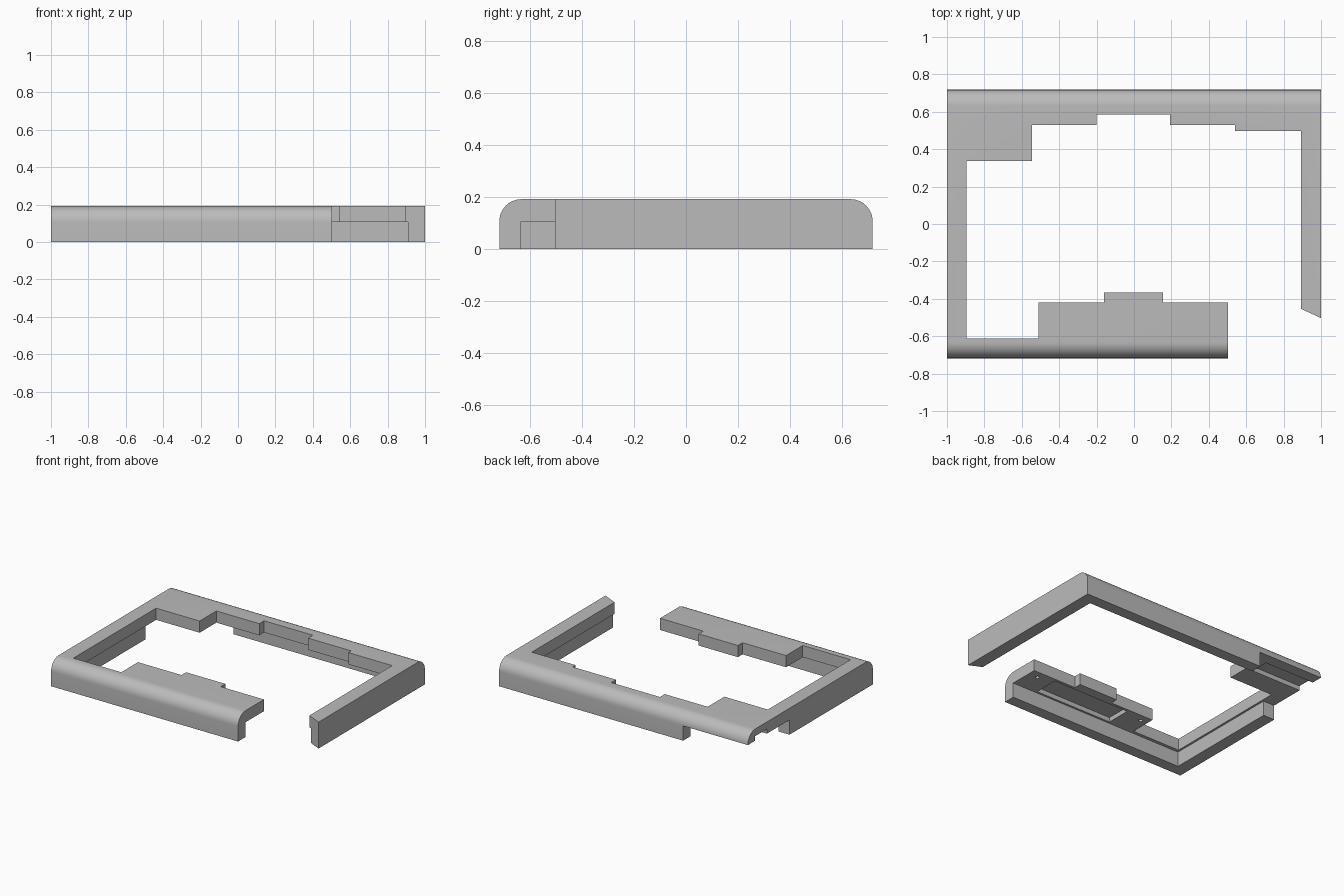
import bpy, bmesh, math
from mathutils import Vector

cube = bpy.data.objects.get("Cube")
if cube:
    bpy.data.objects.remove(cube, do_unlink=True)

grey = bpy.data.materials.new("light_grey")
grey.use_nodes = True
colour = (0.5, 0.5, 0.5, 1)
grey.diffuse_color = colour
grey.node_tree.nodes["Principled BSDF"].inputs["Base Color"].default_value = colour


def prism(name, points, direction):
    """Extrude a closed 3D outline along a direction."""
    bm = bmesh.new()
    face = bm.faces.new([bm.verts.new(p) for p in points])
    ext = bmesh.ops.extrude_face_region(bm, geom=[face])
    moved = [v for v in ext["geom"] if isinstance(v, bmesh.types.BMVert)]
    bmesh.ops.translate(bm, verts=moved, vec=Vector(direction))
    bmesh.ops.recalc_face_normals(bm, faces=bm.faces)
    mesh = bpy.data.meshes.new(name)
    bm.to_mesh(mesh)
    bm.free()
    mesh.materials.append(grey)
    obj = bpy.data.objects.new(name, mesh)
    bpy.context.collection.objects.link(obj)
    return obj


def box(name, x0, x1, y0, y1, top):
    corners = [(x0, y0, -0.1), (x1, y0, -0.1), (x1, y1, -0.1), (x0, y1, -0.1)]
    return prism(name, corners, (0, 0, top + 0.1))


def combine(target, tool, operation):
    mod = target.modifiers.new(tool.name, "BOOLEAN")
    mod.object, mod.operation, mod.solver = tool, operation, "EXACT"
    bpy.context.view_layer.objects.active = target
    bpy.ops.object.modifier_apply(modifier=mod.name)
    bpy.data.objects.remove(tool, do_unlink=True)


HALF_DEPTH, HEIGHT, LEDGE, RADIUS = 0.718, 0.192, 0.107, 0.085

# Open frame outline with stepped inner edge, oversize where the envelope trims it
outline = [
    (-1.1, -0.8), (0.503, -0.8), (0.503, -0.42), (0.155, -0.42), (0.155, -0.367),
    (-0.16, -0.367), (-0.16, -0.42), (-0.51, -0.42), (-0.51, -0.612), (-0.895, -0.612),
    (-0.895, 0.338), (-0.545, 0.338), (-0.545, 0.53), (-0.2, 0.53), (-0.2, 0.585),
    (0.192, 0.585), (0.192, 0.53), (0.54, 0.53), (0.54, 0.497), (0.892, 0.497),
    (0.892, -0.453), (1.1, -0.55), (1.1, 0.8), (-1.1, 0.8),
]
frame = prism("open_frame", [(x, y, -0.05) for x, y in outline], (0, 0, 0.35))

# Envelope with rounded front and back top edges
profile = [(-1, -HALF_DEPTH, 0), (-1, HALF_DEPTH, 0)]
STEPS = 12
for side, start in ((1, 0), (-1, math.pi / 2)):
    for i in range(STEPS + 1):
        a = start + i / STEPS * math.pi / 2
        profile.append((-1, side * (HALF_DEPTH - RADIUS) + RADIUS * math.cos(a),
                        HEIGHT - RADIUS + RADIUS * math.sin(a)))
combine(frame, prism("envelope", profile, (2, 0, 0)), "INTERSECT")

# Hollow underside, corner opening, slot and front recess
cutters = [
    box("underside_cut", -0.91, 0.91, -0.635, 0.635, LEDGE),
    box("corner_cut", -1.1, -0.48, 0.24, 0.8, LEDGE),
    box("slot_cut", -1.1, -0.6, 0.5, 0.635, 0.14),
    box("recess_cut", -0.31, 0.31, -0.62, -0.44, 0.14),
]
# Two small screw holes under the front plate
for x in (0.43, -0.455):
    ring = [(x + 0.014 * math.cos(i * math.pi / 8),
             -0.475 + 0.014 * math.sin(i * math.pi / 8), -0.1) for i in range(16)]
    cutters.append(prism("screw_hole", ring, (0, 0, 0.25)))
for cutter in cutters:
    combine(frame, cutter, "DIFFERENCE")

# Smooth rounding with crisp edges
bpy.ops.object.select_all(action="DESELECT")
frame.select_set(True)
bpy.context.view_layer.objects.active = frame
bpy.ops.object.shade_smooth_by_angle(angle=math.radians(30))
